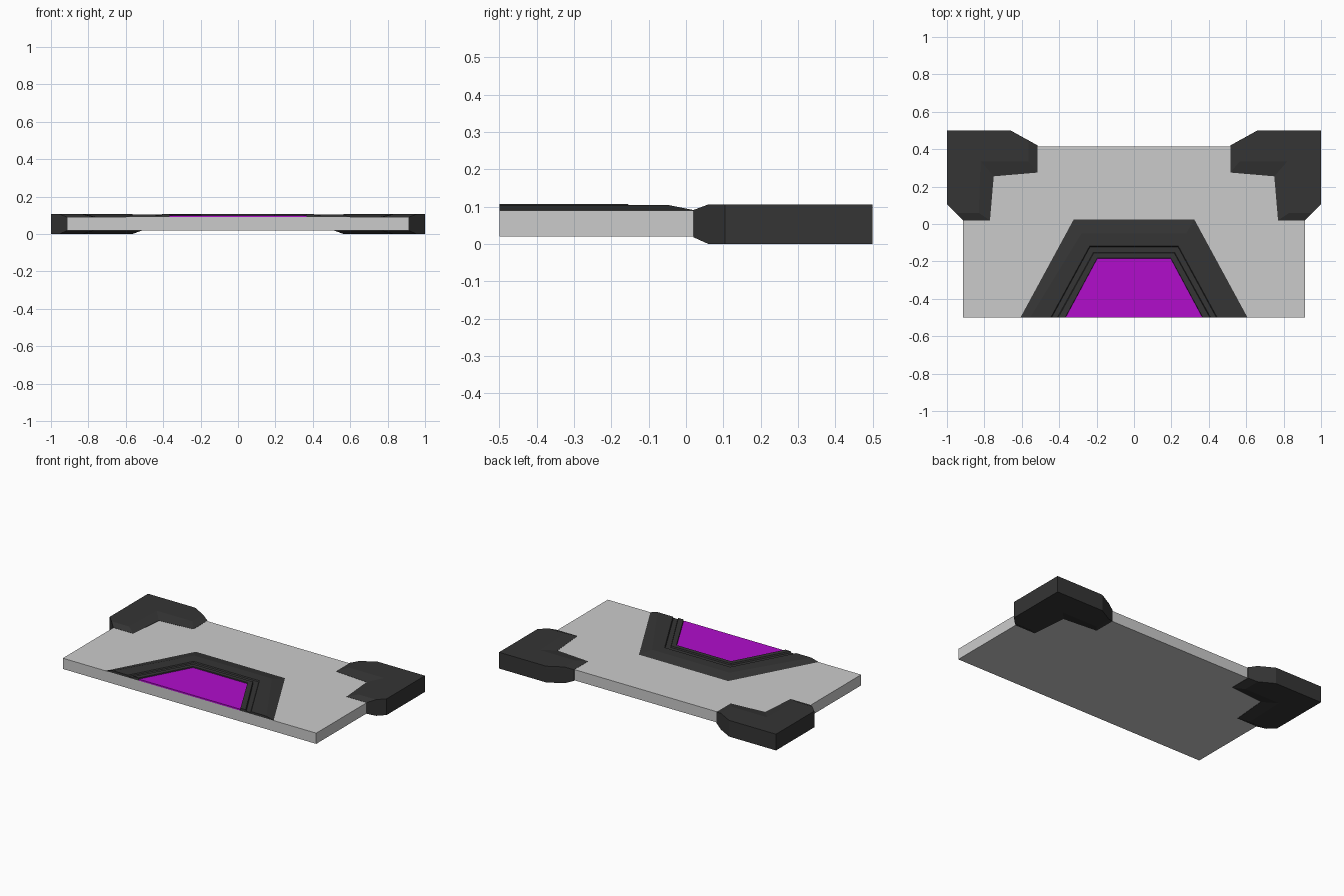
import bpy, bmesh

if "Cube" in bpy.data.objects:
    bpy.data.objects.remove(bpy.data.objects["Cube"])


def material(name, rgb):
    m = bpy.data.materials.new(name)
    m.diffuse_color = (*rgb, 1)
    m.use_nodes = True
    m.node_tree.nodes["Principled BSDF"].inputs["Base Color"].default_value = m.diffuse_color
    return m


def loft(name, rings, mat=None, mirror=False):
    """Skin a stack of matching closed rings and cap both ends."""
    bm = bmesh.new()
    loops = [[bm.verts.new(p) for p in ring] for ring in rings]
    n = len(loops[0])
    for a, b in zip(loops, loops[1:]):
        for i in range(n):
            j = (i + 1) % n
            bm.faces.new((a[i], a[j], b[j], b[i]))
    bm.faces.new(loops[0][::-1])
    bm.faces.new(loops[-1])
    bmesh.ops.remove_doubles(bm, verts=bm.verts, dist=1e-5)
    bmesh.ops.recalc_face_normals(bm, faces=bm.faces)
    me = bpy.data.meshes.new(name)
    bm.to_mesh(me)
    bm.free()
    ob = bpy.data.objects.new(name, me)
    bpy.context.collection.objects.link(ob)
    if mat:
        me.materials.append(mat)
    if mirror:
        ob.modifiers.new("mirror", 'MIRROR').use_axis[0] = True
    return ob


def level(outline, z):
    return [(x, y, z) for x, y in outline]


dark = material("dark", (0.035, 0.035, 0.035))
purple = material("purple", (0.44, 0.004, 0.6))

# Flat panel
panel = [(-0.915, -0.5), (0.915, -0.5), (0.915, 0.415), (-0.915, 0.415)]
loft("panel", [level(panel, 0.02), level(panel, 0.09)])

# L-shaped corner guards, thinned towards their inner edges
edge = [(1, 0.5), (0.66, 0.5), (0.515, 0.42), (0.515, 0.275),
        (0.75, 0.255), (0.77, 0.02), (0.915, 0.02), (1, 0.105)]
crown = [(1, 0.5), (0.66, 0.5), (0.565, 0.447), (0.565, 0.335),
         (0.82, 0.335), (0.83, 0.06), (0.955, 0.06), (1, 0.105)]
loft("corner_guard", [level(crown, 0.0), level(edge, 0.018),
                      level(edge, 0.091), level(crown, 0.106)], dark, True)

# Stepped trapezoid frame: (half width at front, half width at back, back y, z)
steps = [(0.607, 0.322, 0.025, 0.09), (0.555, 0.28, -0.05, 0.105),
         (0.445, 0.237, -0.118, 0.105), (0.44, 0.235, -0.122, 0.098),
         (0.41, 0.217, -0.152, 0.098), (0.405, 0.215, -0.155, 0.107),
         (0.368, 0.197, -0.183, 0.107), (0.365, 0.195, -0.185, 0.085)]
corners = [(-1, 0), (0, -1), (0, 1), (1, 0)]
sections = []
for sf, sb in corners:
    sections.append([(sf * f + sb * b, y if sb else -0.5, z)
                     for f, b, y, z in steps] +
                    [(sf * steps[0][0] + sb * steps[0][1],
                      steps[0][2] if sb else -0.5, 0.085)])
loft("trapezoid_frame", sections, dark)

# Coloured inlay
inlay = [(-0.366, -0.5), (0.366, -0.5), (0.196, -0.184), (-0.196, -0.184)]
loft("inlay", [level(inlay, 0.085), level(inlay, 0.1)], purple)
